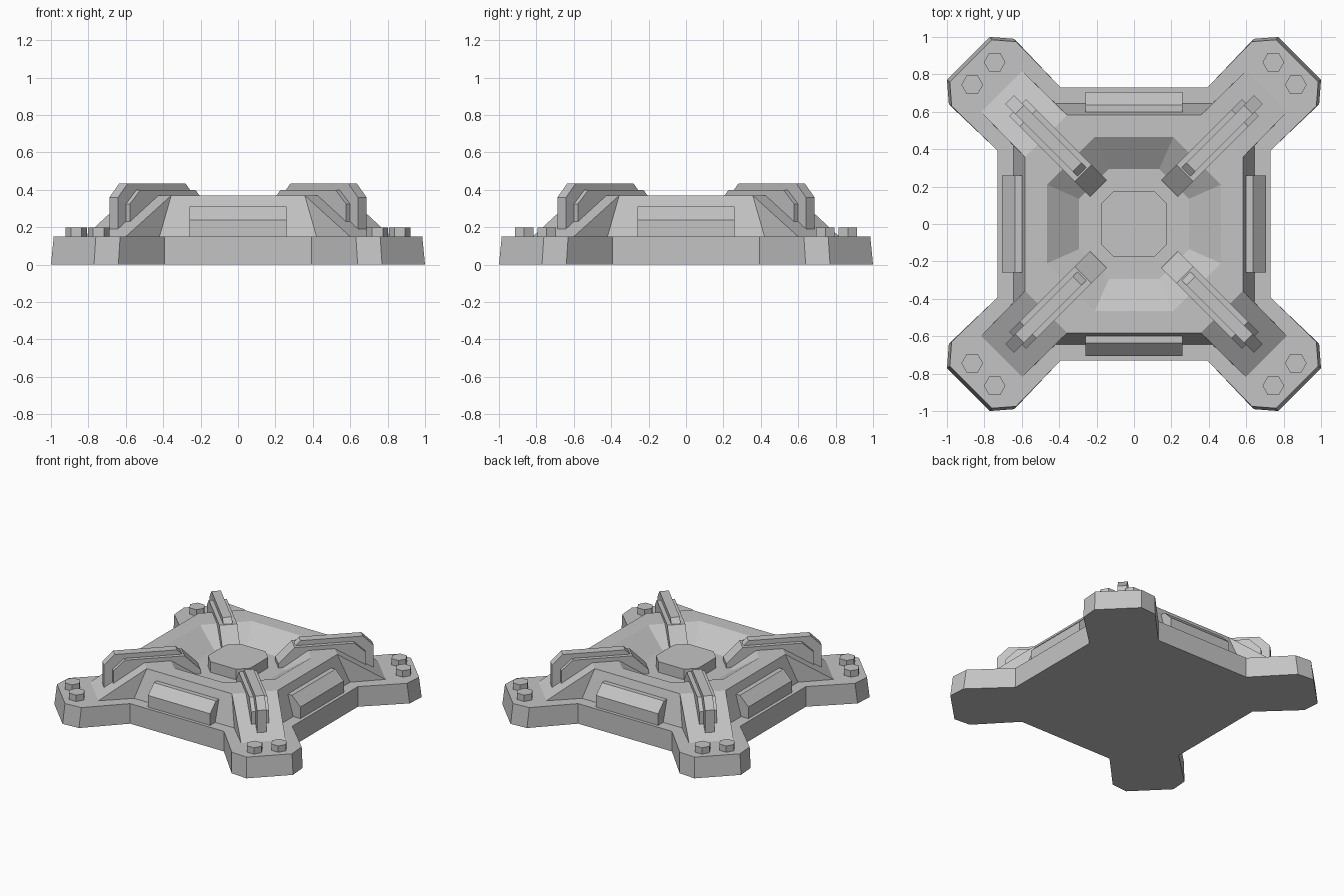
import bpy, bmesh, math
from mathutils import Matrix, Vector

cube = bpy.data.objects.get("Cube")
if cube:
    bpy.data.objects.remove(cube, do_unlink=True)

grey = bpy.data.materials.new("plain_grey")
grey.use_nodes = True
grey.diffuse_color = (0.55, 0.55, 0.55, 1)
bsdf = next(n for n in grey.node_tree.nodes if n.type == 'BSDF_PRINCIPLED')
bsdf.inputs["Base Color"].default_value = grey.diffuse_color
bsdf.inputs["Roughness"].default_value = 0.7


def finish(name, bm, turn=0.0):
    """Turn the mesh about z and link it as an object."""
    bmesh.ops.recalc_face_normals(bm, faces=bm.faces)
    bm.transform(Matrix.Rotation(turn, 4, 'Z'))
    mesh = bpy.data.meshes.new(name)
    bm.to_mesh(mesh)
    bm.free()
    mesh.materials.append(grey)
    bpy.context.collection.objects.link(bpy.data.objects.new(name, mesh))


def ring(bm, quarter, z):
    """Repeat a quarter outline four times round the z axis."""
    verts = []
    for k in range(4):
        m = Matrix.Rotation(k * math.pi / 2, 3, 'Z')
        verts += [bm.verts.new(m @ Vector((x, y, z))) for x, y in quarter]
    return verts


def bridge(bm, a, b):
    n = len(a)
    for i in range(n):
        j = (i + 1) % n
        bm.faces.new((a[i], a[j], b[j], b[i]))


def prism(name, profile, width, turn):
    """Extrude an (x, z) profile across y, then turn it."""
    bm = bmesh.new()
    a, b = [[bm.verts.new((x, s * width / 2, z)) for x, z in profile] for s in (-1, 1)]
    bridge(bm, a, b)
    bm.faces.new(a)
    bm.faces.new(b)
    finish(name, bm, turn)


def column(name, sides, radius, z0, z1, x, y, spin=0.0):
    bm = bmesh.new()
    place = Matrix.Translation((x, y, (z0 + z1) / 2)) @ Matrix.Rotation(spin, 4, 'Z')
    bmesh.ops.create_cone(bm, cap_ends=True, segments=sides, radius1=radius,
                          radius2=radius, depth=z1 - z0, matrix=place)
    finish(name, bm)


def mirrored(points):
    """Complete a corner outline by reflecting it in the diagonal y = -x."""
    return points + [(-y, -x) for x, y in reversed(points)]


# Cross-shaped base plate with tapered arm ends
bm = bmesh.new()
low = ring(bm, mirrored([(0.393, -0.73), (0.64, -0.99), (0.77, -1.0)]), 0)
high = ring(bm, mirrored([(0.393, -0.73), (0.63, -0.975), (0.76, -0.985)]), 0.152)
bridge(bm, low, high)
bm.faces.new(low)
bm.faces.new(high)
finish("base_plate", bm)

# Raised body with sloping arms and an octagonal dish
bm = bmesh.new()
foot = ring(bm, mirrored([(0.42, -0.645), (0.6, -0.82)]), 0.15)
rim = ring(bm, mirrored([(0.357, -0.582)]), 0.37)
dish_edge = ring(bm, mirrored([(0.21, -0.465)]), 0.37)
dish_floor = ring(bm, mirrored([(0.135, -0.295)]), 0.255)
for k in range(4):
    f = foot[4 * k:4 * k + 4]
    r = rim[2 * k:2 * k + 2]
    bm.faces.new((f[0], f[1], r[0]))
    bm.faces.new((f[1], f[2], r[1], r[0]))
    bm.faces.new((f[2], f[3], r[1]))
    bm.faces.new((f[3], foot[(4 * k + 4) % 16], rim[(2 * k + 2) % 8], r[1]))
bridge(bm, rim, dish_edge)
bridge(bm, dish_edge, dish_floor)
bm.faces.new(dish_floor)
bm.faces.new(foot)
finish("raised_body", bm)

# Octagonal hub in the dish
bm = bmesh.new()
bottom = ring(bm, mirrored([(0.107, -0.177)]), 0.25)
top = ring(bm, mirrored([(0.107, -0.177)]), 0.335)
bridge(bm, bottom, top)
bm.faces.new(bottom)
bm.faces.new(top)
finish("centre_hub", bm)

block = [(0.56, 0.15), (0.705, 0.15), (0.705, 0.24), (0.635, 0.31), (0.56, 0.31)]
rib_sides = [(0.27, 0.25), (0.27, 0.285), (0.384, 0.4), (0.8, 0.4),
             (0.88, 0.325), (0.88, 0.2), (0.7, 0.2)]
rib_core = [(0.37, 0.25), (0.37, 0.375), (0.43, 0.435), (0.865, 0.435),
            (0.94, 0.36), (0.94, 0.17), (0.7, 0.17)]
for side, k in (("left", 0), ("back", 1), ("right", 2), ("front", 3)):
    prism(side + "_side_block", block, 0.52, k * math.pi / 2)

corners = {"back_left": (1, 1), "back_right": (-1, 1),
           "front_right": (-1, -1), "front_left": (1, -1)}
for corner, (sx, sy) in corners.items():
    angle = math.atan2(sy, sx)
    # Diagonal ribs with a taller core
    prism(corner + "_rib_sides", rib_sides, 0.125, angle)
    prism(corner + "_rib_core", rib_core, 0.065, angle)
    # Pair of hexagonal bolts
    for label, x, y in (("inner", 0.745, 0.865), ("outer", 0.865, 0.745)):
        column(corner + "_" + label + "_bolt", 6, 0.058, 0.15, 0.2,
               sx * x, sy * y, math.pi / 6)
